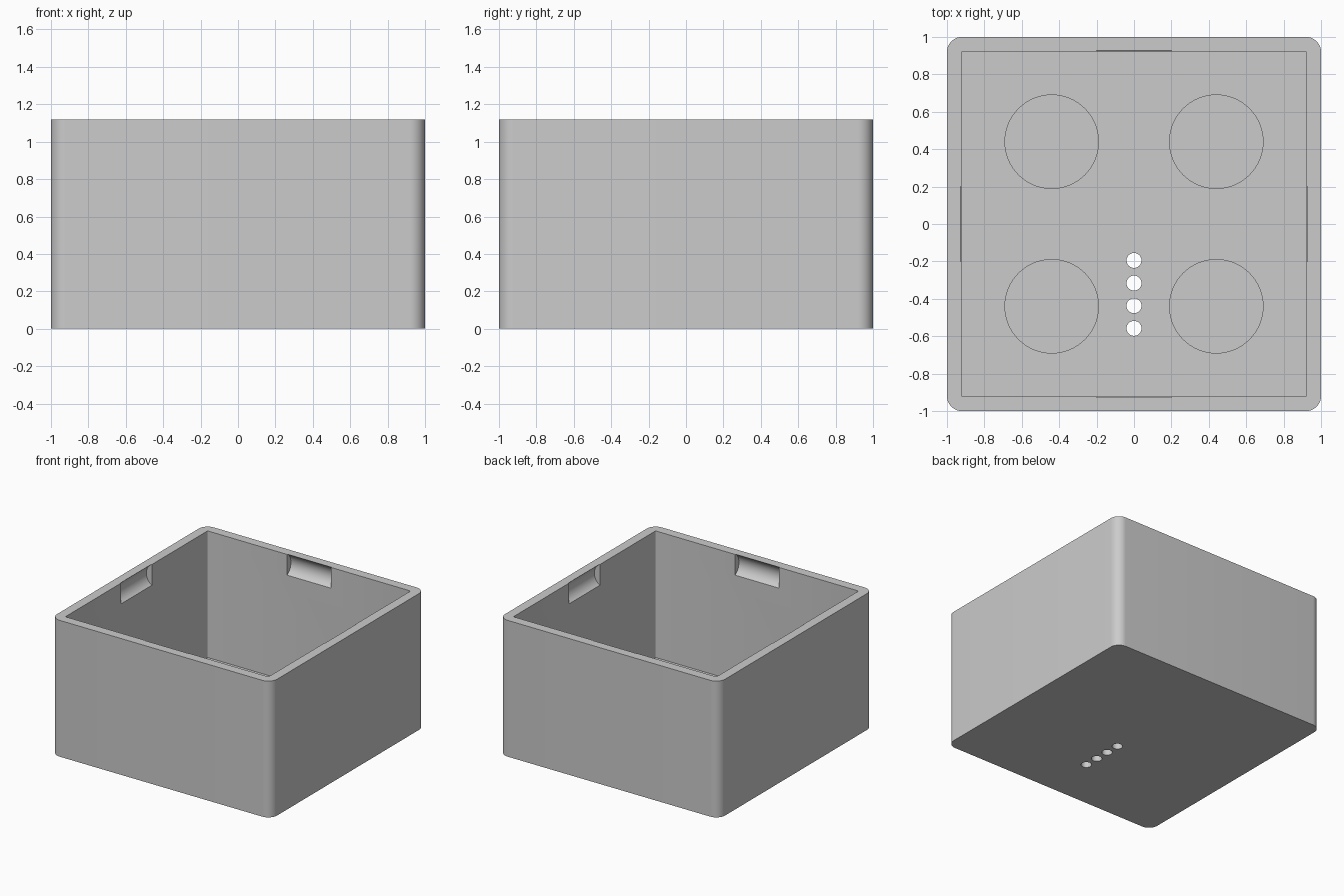
import bpy, bmesh, math
from mathutils import Matrix, Vector

cube = bpy.data.objects.get("Cube")
if cube:
    bpy.data.objects.remove(cube, do_unlink=True)

HEIGHT, FLOOR, INNER = 1.12, 0.08, 0.923

grey = bpy.data.materials.new("plain grey")
grey.use_nodes = True
grey.diffuse_color = (0.6, 0.6, 0.6, 1)
grey.node_tree.nodes["Principled BSDF"].inputs["Base Color"].default_value = grey.diffuse_color


def finish(bm, name):
    mesh = bpy.data.meshes.new(name)
    bm.to_mesh(mesh)
    bm.free()
    mesh.materials.append(grey)
    obj = bpy.data.objects.new(name, mesh)
    bpy.context.collection.objects.link(obj)
    return obj


def rounded_block(name, half, bottom, top, radius, segments):
    """Square block with rounded vertical edges."""
    bm = bmesh.new()
    bmesh.ops.create_cube(bm, size=1)
    bmesh.ops.scale(bm, verts=bm.verts, vec=(2 * half, 2 * half, top - bottom))
    bmesh.ops.translate(bm, verts=bm.verts, vec=(0, 0, (top + bottom) / 2))
    upright = [e for e in bm.edges if abs(e.verts[0].co.z - e.verts[1].co.z) > 0.01]
    bmesh.ops.bevel(bm, geom=upright, offset=radius, segments=segments,
                    profile=0.5, affect='EDGES')
    return finish(bm, name)


def cylinder(name, radius, length, centre, rotation=Matrix(), sides=64):
    bm = bmesh.new()
    bmesh.ops.create_cone(bm, cap_ends=True, segments=sides, radius1=radius,
                          radius2=radius, depth=length,
                          matrix=Matrix.Translation(centre) @ rotation)
    return finish(bm, name)


def carve(target, cutter):
    """Subtract the cutter, then discard it."""
    mod = target.modifiers.new("carve", 'BOOLEAN')
    mod.operation = 'DIFFERENCE'
    mod.solver = 'EXACT'
    mod.object = cutter
    bpy.context.view_layer.objects.active = target
    bpy.ops.object.modifier_apply(modifier=mod.name)
    bpy.data.objects.remove(cutter, do_unlink=True)


# Open box with thick walls
box = rounded_block("open_box", 1, 0, HEIGHT, 0.08, 12)
carve(box, rounded_block("cavity", INNER, FLOOR, HEIGHT + 0.2, 0.01, 3))

# Round-bottomed clip groove in the middle of each wall, just under the rim
for i in range(4):
    turn = Matrix.Rotation(i * math.pi / 2, 4, 'Z')
    along_wall = turn @ Matrix.Rotation(math.pi / 2, 4, 'X')
    carve(box, cylinder("clip_groove", 0.1, 0.4,
                        turn @ Vector((INNER - 0.05, 0, 1.036)), along_wall))

# Shallow round pockets in the floor
for x in (-0.44, 0.44):
    for y in (-0.44, 0.44):
        carve(box, cylinder("floor_pocket", 0.25, 0.1, (x, y, FLOOR)))

# Row of small holes through the floor
for i in range(4):
    carve(box, cylinder("floor_hole", 0.04, 0.4, (0, -0.195 - 0.121 * i, 0.04), sides=32))

# Smooth the curves, keep the corners crisp
bpy.ops.object.select_all(action='DESELECT')
box.select_set(True)
bpy.context.view_layer.objects.active = box
bpy.ops.object.shade_smooth_by_angle(angle=math.radians(30))
